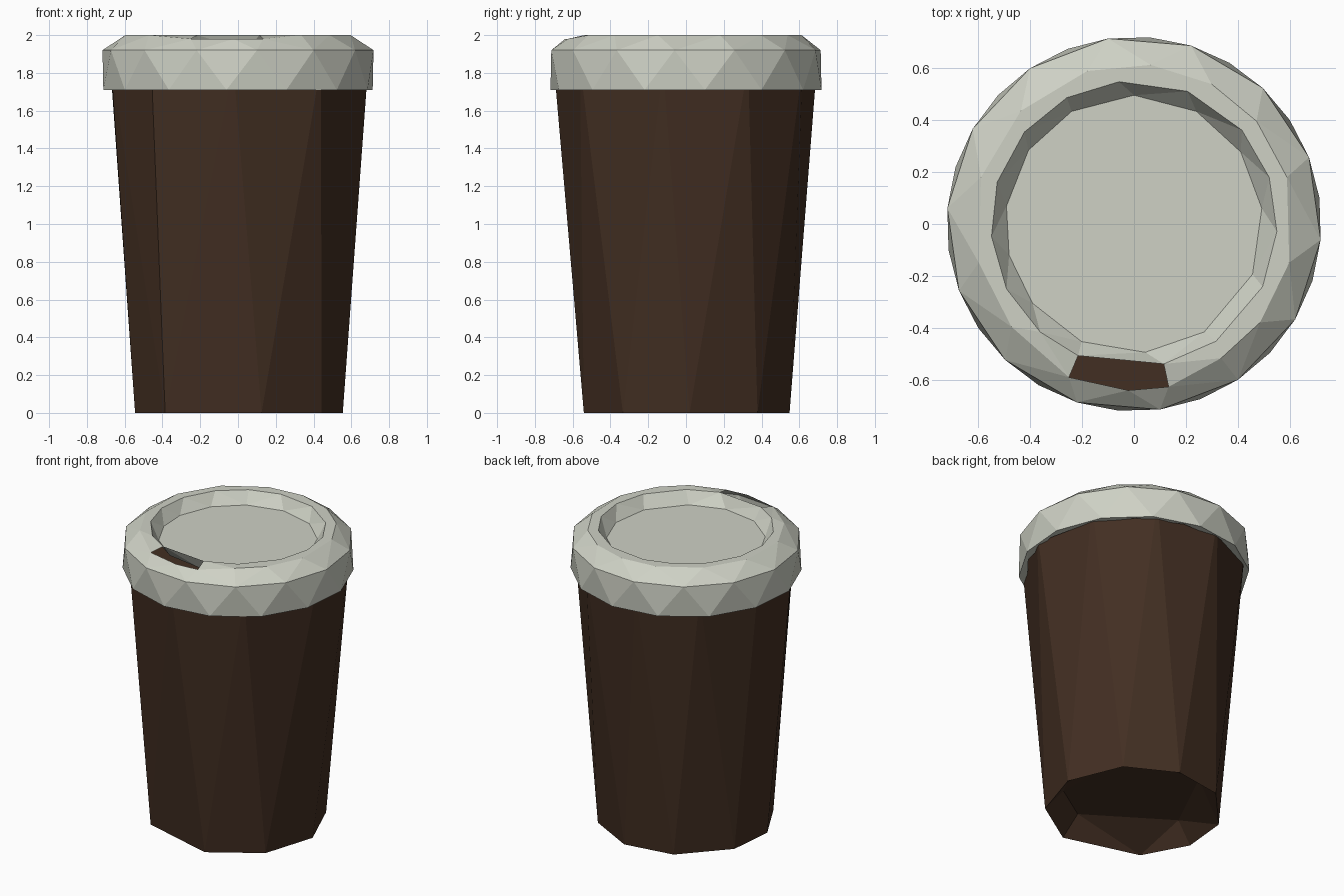
import bpy, bmesh
from math import cos, sin, radians

if "Cube" in bpy.data.objects:
    bpy.data.objects.remove(bpy.data.objects["Cube"])


def ring(bm, angles, r, z, special=None):
    """Add a ring of vertices; special maps an angle to its own (radius, height)."""
    out = []
    for a in sorted(x % 360 for x in angles):
        rr, zz = (special or {}).get(a, (r, z))
        out.append((a, bm.verts.new((rr * cos(radians(a)), rr * sin(radians(a)), zz))))
    return out


def bridge(bm, lo, hi, gap=None):
    """Triangle strip between two rings with any vertex counts, with an optional gap."""
    n, m = len(lo), len(hi)
    at = lambda rg, k: rg[k % len(rg)][0] + 360 * (k // len(rg))
    i = j = 0
    while i < n or j < m:
        step_lo = j >= m or (i < n and at(lo, i + 1) + at(lo, i) <= at(hi, j + 1) + at(hi, j))
        pts = [(at(lo, i), lo[i % n][1]), (at(hi, j), hi[j % m][1])]
        if step_lo:
            i += 1
            pts.append((at(lo, i), lo[i % n][1]))
        else:
            j += 1
            pts.append((at(hi, j), hi[j % m][1]))
        if gap and all(gap[0] <= p[0] <= gap[1] for p in pts):
            continue
        bm.faces.new([p[1] for p in pts])


def cap(bm, rg):
    bm.faces.new([v for _, v in rg])


def finish(bm, name, color):
    bmesh.ops.recalc_face_normals(bm, faces=bm.faces)
    me = bpy.data.meshes.new(name)
    bm.to_mesh(me)
    bm.free()
    mat = bpy.data.materials.new(name + "_material")
    mat.diffuse_color = color
    mat.use_nodes = True
    mat.node_tree.nodes["Principled BSDF"].inputs["Base Color"].default_value = mat.diffuse_color
    me.materials.append(mat)
    ob = bpy.data.objects.new(name, me)
    bpy.context.collection.objects.link(ob)


# Cup body: tapered faceted wall with a recessed base
bm = bmesh.new()
foot_angles = [323, 2, 43, 81, 117, 158, 191, 226, 283]
top_angles = [308, 350, 28, 62, 98, 132, 165, 196, 229, 268]
base = ring(bm, foot_angles[::2], 0.44, 0.13)
foot = ring(bm, foot_angles, 0.555, 0)
top = ring(bm, top_angles, 0.70, 1.84, {308: (0.712, 1.84)})
cap(bm, base)
bridge(bm, base, foot)
bridge(bm, foot, top)
cap(bm, top)
finish(bm, "cup_body", (0.055, 0.028, 0.016, 1))

# Lid: skirt, chamfer, rim with a drinking hole, sunken centre
bm = bmesh.new()
step = 360 / 14
hole = (247, 282)
lip = {247: (0.64, 1.98), 268: (0.64, 1.98), 282: (0.64, 1.98)}
under = ring(bm, [step * k for k in range(14)], 0.68, 1.715)
skirt = ring(bm, [8 + step * k for k in range(14)], 0.72, 1.71)
shoulder = ring(bm, [8 + step * (k + 0.5) for k in range(14)], 0.72, 1.92)
rim_out = ring(bm, [84, 107, 135, 163, 194, 220, 247, 268, 282, 303, 322, 346, 17, 40, 61],
               0.615, 2.0, lip)
rim_in = ring(bm, [96, 68, 41, 19, 357, 334, 305, 282, 247, 229, 207, 185, 163, 140, 118],
              0.55, 2.0)
floor = ring(bm, [90, 61, 34, 7, 337, 303, 275, 246, 218, 194, 172, 145, 119], 0.495, 1.92)
bridge(bm, under, skirt)
bridge(bm, skirt, shoulder)
bridge(bm, shoulder, rim_out)
bridge(bm, rim_out, rim_in, hole)
bridge(bm, rim_in, floor)
cap(bm, floor)
finish(bm, "lid", (0.62, 0.64, 0.56, 1))
